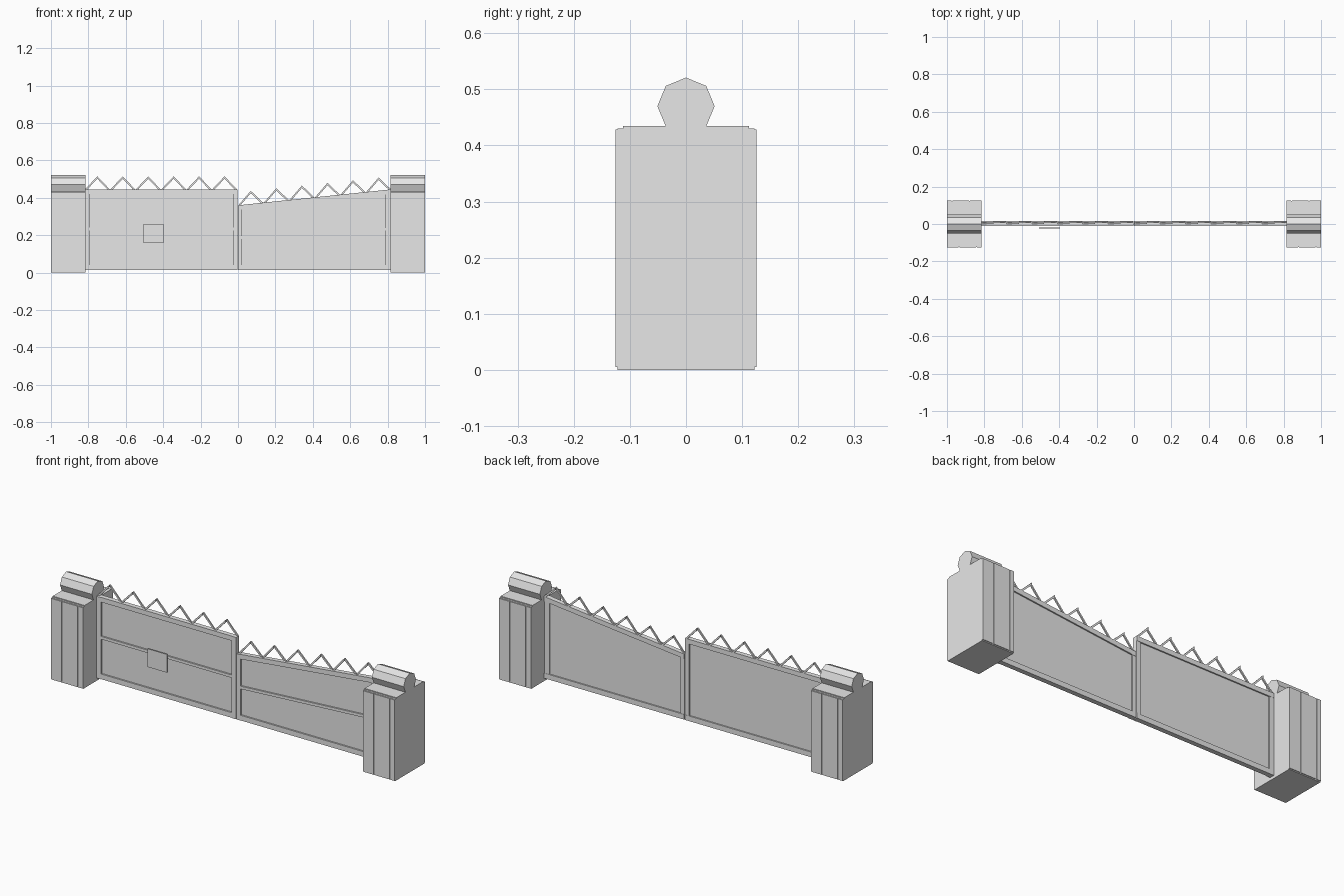
import bpy, bmesh, math

cube = bpy.data.objects.get("Cube")
if cube:
    bpy.data.objects.remove(cube, do_unlink=True)

grey = bpy.data.materials.new("plain_grey")
grey.use_nodes = True
grey.diffuse_color = (0.8, 0.8, 0.8, 1)
grey.node_tree.nodes["Principled BSDF"].inputs["Base Color"].default_value = (0.8, 0.8, 0.8, 1)


def finish(name, bm):
    bmesh.ops.recalc_face_normals(bm, faces=bm.faces)
    mesh = bpy.data.meshes.new(name)
    bm.to_mesh(mesh)
    bm.free()
    mesh.materials.append(grey)
    obj = bpy.data.objects.new(name, mesh)
    bpy.context.scene.collection.objects.link(obj)
    return obj


def add_prism(bm, outline, y0, y1):
    """Extrude an outline in x and z from y0 to y1."""
    front = [bm.verts.new((x, y0, z)) for x, z in outline]
    back = [bm.verts.new((x, y1, z)) for x, z in outline]
    bm.faces.new(front)
    bm.faces.new(back[::-1])
    for i in range(len(front)):
        j = (i + 1) % len(front)
        bm.faces.new((front[i], front[j], back[j], back[i]))


def prism(name, outline, y0, y1):
    bm = bmesh.new()
    add_prism(bm, outline, y0, y1)
    return finish(name, bm)


def rect(x0, x1, z0, z1):
    return [(x0, z0), (x1, z0), (x1, z1), (x0, z1)]


def band(x0, x1, low, high):
    """Outline between two lines, each a function of x."""
    return [(x0, low(x0)), (x1, low(x1)), (x1, high(x1)), (x0, high(x0))]


# Pillars with raised planks, a thin cap and an eight-sided roll on top
WIDTH = 0.185
PLANKS = [(0.0, 0.33), (0.36, 0.84), (0.87, 1.0)]
for side, left in (("right", -1.0), ("left", 1.0 - WIDTH)):
    right = left + WIDTH
    prism(side + "_pillar", rect(left, right, 0, 0.43), -0.122, 0.122)
    for face, sign in (("front", -1), ("back", 1)):
        bm = bmesh.new()
        for a, b in PLANKS:
            if sign > 0:
                a, b = 1 - b, 1 - a
            add_prism(bm, rect(left + a * WIDTH, left + b * WIDTH, 0.005, 0.428),
                      sign * 0.121, sign * 0.126)
        finish(f"{side}_pillar_{face}_planks", bm)
    prism(side + "_pillar_cap", rect(left, right, 0.429, 0.435), -0.112, 0.112)

    bm = bmesh.new()
    bmesh.ops.create_cone(bm, cap_ends=True, segments=8, radius1=0.051,
                          radius2=0.051, depth=WIDTH)
    roll = finish(side + "_pillar_roll", bm)
    roll.rotation_euler = (0, math.pi / 2, 0)
    roll.location = (left + WIDTH / 2, 0, 0.47)


# Gate leaves: frame, recessed panel, front middle rail and zigzag spikes
def level(z):
    return lambda x: z


def build_leaf(side, x0, x1, stile0, stile1, top, middle):
    base = 0.015
    under = lambda x: top(x) - 0.025
    prism(side + "_gate_panel", band(x0, x1, level(base + 0.01), under), -0.002, 0.008)
    prism(side + "_gate_top_rail", band(x0, x1, under, top), -0.01, 0.015)
    prism(side + "_gate_bottom_rail", rect(x0, x1, base, 0.042), -0.01, 0.015)
    prism(side + "_gate_right_stile", band(x0, stile0, level(base), top), -0.012, 0.014)
    prism(side + "_gate_left_stile", band(stile1, x1, level(base), top), -0.012, 0.014)
    prism(side + "_gate_middle_rail",
          band(stile0, stile1, lambda x: middle(x) - 0.015, middle), -0.01, 0)

    bm = bmesh.new()
    teeth = 6
    pitch = (x1 - x0) / teeth
    for i in range(teeth):
        a = x0 + i * pitch
        points = [(a, top(a) - 0.002),
                  (a + pitch / 2, top(a + pitch / 2) + 0.07),
                  (a + pitch, top(a + pitch) - 0.002)]
        for k in range(2):
            (ax, az), (bx, bz) = points[k], points[k + 1]
            add_prism(bm, [(ax, az - 0.013), (bx, bz - 0.013), (bx, bz), (ax, az)],
                      0.001 + 0.007 * k, 0.008 + 0.007 * k)
    finish(side + "_gate_spikes", bm)


build_leaf("right", -0.82, -0.004, -0.79, -0.028, level(0.445), level(0.24))
build_leaf("left", 0.0, 0.82, 0.022, 0.785,
           lambda x: 0.36 + 0.104 * x, lambda x: 0.194 + 0.058 * x)

# Square plate standing off the front of the right leaf
prism("lock_plate", rect(-0.508, -0.396, 0.16, 0.256), -0.025, -0.02)
